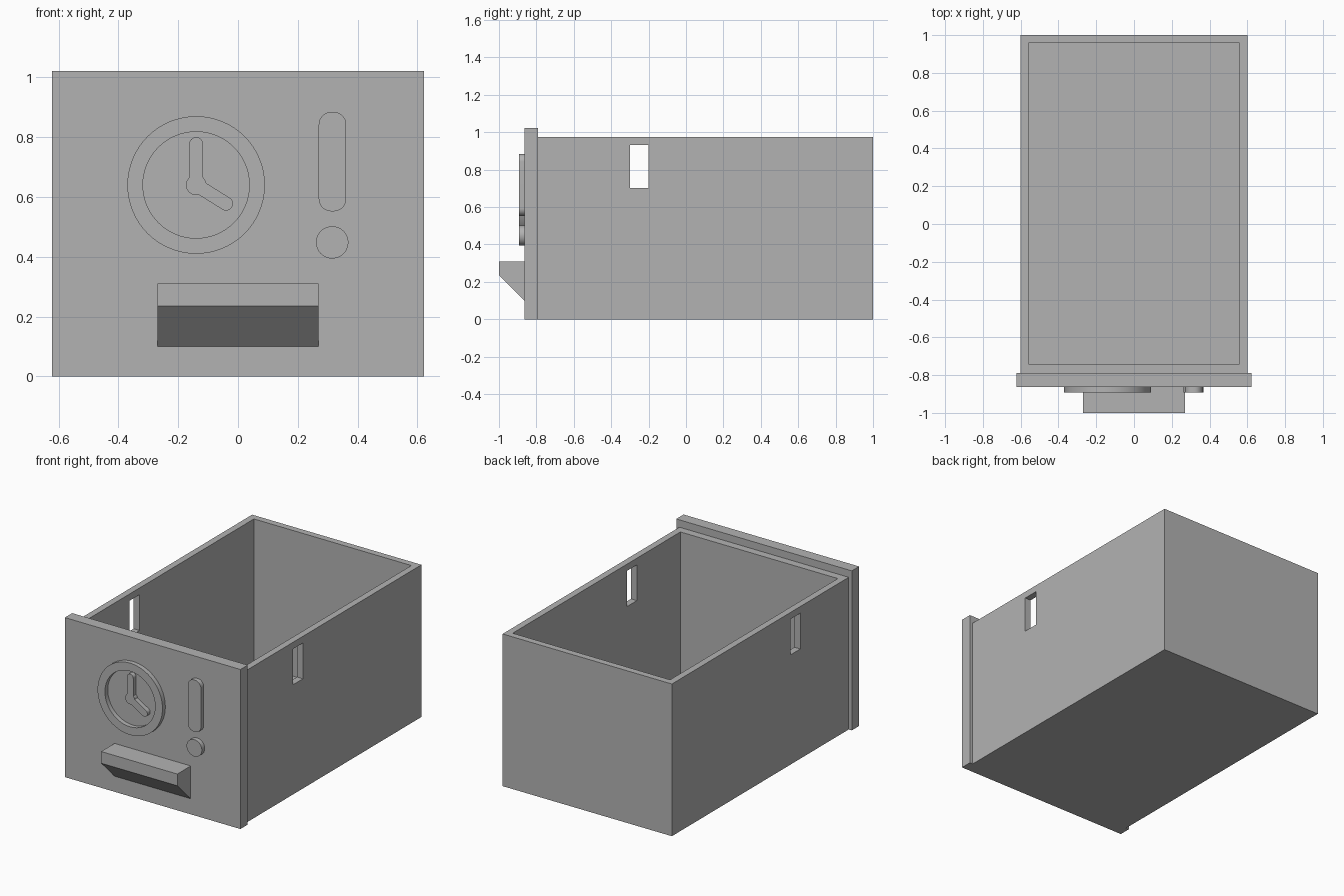
import bpy
import bmesh
from math import radians, degrees, sin, cos, asin, sqrt
from mathutils import Vector

old = bpy.data.objects.get("Cube")
if old:
    bpy.data.objects.remove(old, do_unlink=True)

GREY = (0.45, 0.45, 0.45, 1)
grey = bpy.data.materials.new("plain_grey")
grey.use_nodes = True
grey.diffuse_color = GREY
grey.node_tree.nodes["Principled BSDF"].inputs["Base Color"].default_value = GREY

PANEL_BACK, PANEL_FRONT, RELIEF_FRONT = -0.79, -0.864, -0.893


def finish(name, bm, smooth=False):
    """Turn a bmesh into a named grey object."""
    bmesh.ops.recalc_face_normals(bm, faces=bm.faces)
    mesh = bpy.data.meshes.new(name)
    bm.to_mesh(mesh)
    bm.free()
    mesh.materials.append(grey)
    obj = bpy.data.objects.new(name, mesh)
    bpy.context.collection.objects.link(obj)
    bpy.ops.object.select_all(action="DESELECT")
    obj.select_set(True)
    bpy.context.view_layer.objects.active = obj
    if smooth:
        bpy.ops.object.shade_smooth_by_angle(angle=radians(30))
    return obj


def box(name, lo, hi):
    bm = bmesh.new()
    bmesh.ops.create_cube(bm, size=1)
    lo, hi = Vector(lo), Vector(hi)
    for v in bm.verts:
        v.co = (lo + hi) / 2 + v.co * (hi - lo)
    return finish(name, bm)


def cut(target, cutter):
    """Subtract the cutter from the target, then discard it."""
    cutter.hide_render = True
    mod = target.modifiers.new("cut", "BOOLEAN")
    mod.operation = "DIFFERENCE"
    mod.solver = "EXACT"
    mod.object = cutter
    bpy.context.view_layer.objects.active = target
    bpy.ops.object.modifier_apply(modifier=mod.name)
    bpy.data.objects.remove(cutter, do_unlink=True)


def arc(cx, cz, r, start, end, steps=16):
    angles = [radians(start + (end - start) * i / steps) for i in range(steps + 1)]
    return [(cx + r * cos(a), cz + r * sin(a)) for a in angles]


def circle(cx, cz, r, steps=64):
    return arc(cx, cz, r, 0, 360, steps)[:-1]


def relief(name, outline):
    """Raise an x-z outline from the front panel."""
    bm = bmesh.new()
    face = bm.faces.new([bm.verts.new((x, PANEL_FRONT, z)) for x, z in outline])
    out = bmesh.ops.extrude_face_region(bm, geom=[face], use_keep_orig=True)
    for v in out["geom"]:
        if isinstance(v, bmesh.types.BMVert):
            v.co.y = RELIEF_FRONT
    return finish(name, bm, smooth=True)


# Open drawer box with a slot through both side walls
drawer = box("drawer_box", (-0.6, PANEL_BACK, 0), (0.6, 1, 0.975))
cut(drawer, box("cavity_cutter", (-0.558, -0.74, 0.042), (0.558, 0.958, 1.2)))
cut(drawer, box("slot_cutter", (-0.8, -0.3, 0.703), (0.8, -0.2, 0.932)))

# Front panel
box("front_panel", (-0.622, PANEL_FRONT, 0), (0.622, PANEL_BACK, 1.022))

# Pull handle with a sloping underside
bm = bmesh.new()
profile = [(PANEL_FRONT, 0.1), (PANEL_FRONT, 0.31), (-1, 0.31), (-1, 0.235)]
ends = [[bm.verts.new((x, y, z)) for y, z in profile] for x in (-0.27, 0.27)]
for end in ends:
    bm.faces.new(end)
for i in range(4):
    j = (i + 1) % 4
    bm.faces.new((ends[0][i], ends[0][j], ends[1][j], ends[1][i]))
finish("pull_handle", bm)

# Clock rim
CX, CZ = -0.14, 0.64
bm = bmesh.new()
loops = [[bm.verts.new((x, y, z)) for x, z in circle(CX, CZ, r)]
         for r, y in ((0.23, PANEL_FRONT), (0.23, RELIEF_FRONT),
                      (0.178, RELIEF_FRONT), (0.178, PANEL_FRONT))]
for a, b in zip(loops, loops[1:] + loops[:1]):
    for i in range(len(a)):
        j = (i + 1) % len(a)
        bm.faces.new((a[i], a[j], b[j], b[i]))
finish("clock_rim", bm, smooth=True)

# Clock hands joined by a round hub, as one outline
HUB, HALF = 0.034, 0.023
spread = degrees(asin(HALF / HUB))
hands = [(-32, 0.118), (90, 0.137)]
outline = []
for k, (angle, length) in enumerate(hands):
    a = radians(angle)
    outline += arc(CX + length * cos(a), CZ + length * sin(a), HALF, angle - 90, angle + 90)
    following = hands[1][0] if k == 0 else hands[0][0] + 360
    outline += arc(CX, CZ, HUB, angle + spread, following - spread)
relief("clock_hands", outline)

# Exclamation bar and dot
R, LEFT, RIGHT, LOW, HIGH = 0.042, 0.27, 0.362, 0.552, 0.884
relief("exclamation_bar",
       arc(RIGHT - R, HIGH - R, R, 0, 90) + arc(LEFT + R, HIGH - R, R, 90, 180)
       + arc(LEFT + R, LOW + R, R, 180, 270) + arc(RIGHT - R, LOW + R, R, 270, 360))
relief("exclamation_dot", circle(0.315, 0.448, 0.054))
